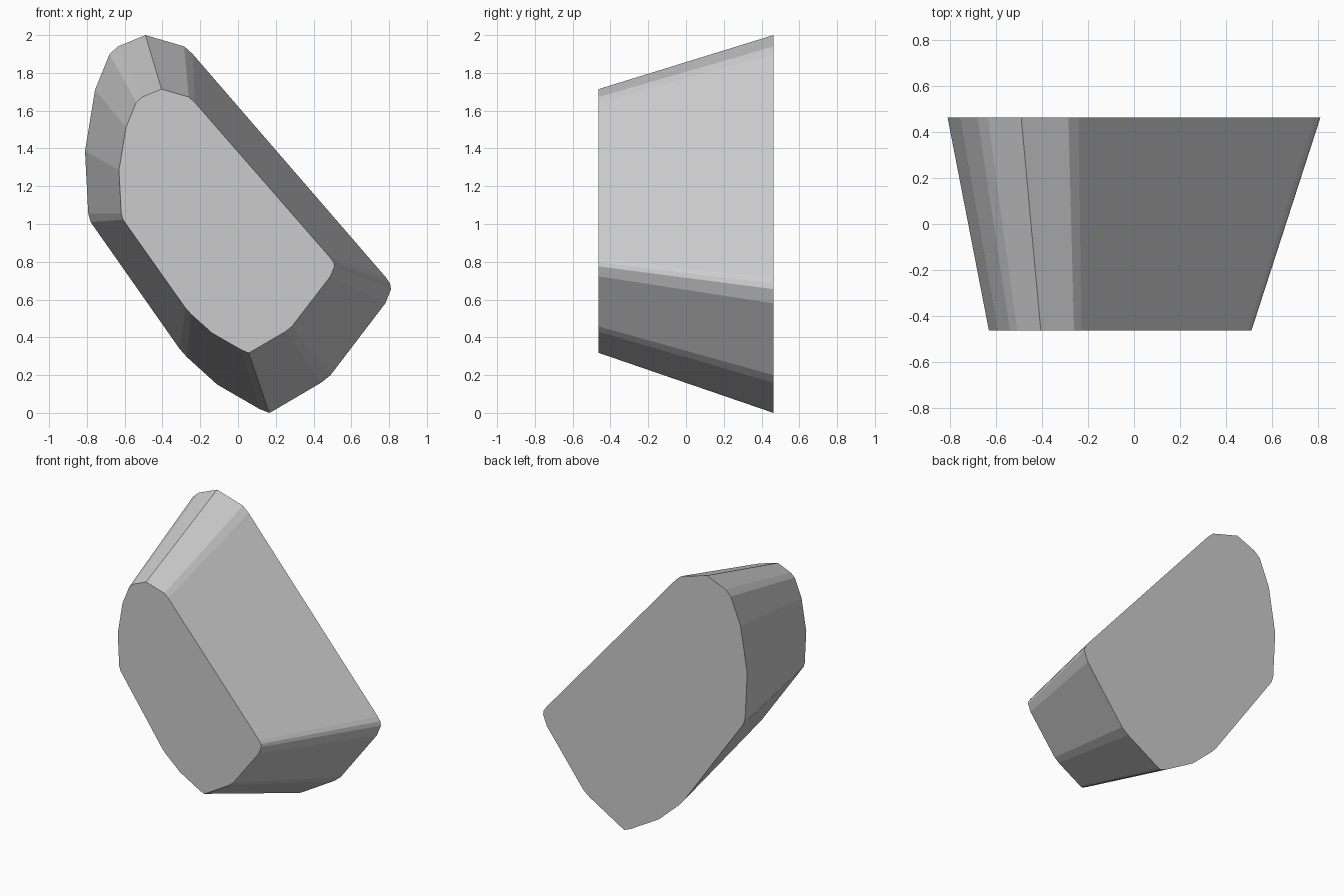
import bpy, bmesh

if "Cube" in bpy.data.objects:
    bpy.data.objects.remove(bpy.data.objects["Cube"])

# Back outline (x, z), clockwise from the peak
OUTLINE = [(-0.49, 2.0), (-0.285, 1.94), (-0.24, 1.90), (0.785, 0.715),
           (0.805, 0.685), (0.81, 0.655), (0.78, 0.58), (0.49, 0.20),
           (0.44, 0.16), (0.355, 0.11), (0.185, 0.01), (0.165, 0.0),
           (0.115, 0.02), (-0.11, 0.15), (-0.27, 0.295), (-0.31, 0.34),
           (-0.78, 1.01), (-0.793, 1.055), (-0.81, 1.385), (-0.757, 1.71),
           (-0.68, 1.90), (-0.635, 1.94)]
HALF_DEPTH = 0.463

grey = bpy.data.materials.new("stone_grey")
grey.diffuse_color = (0.6, 0.6, 0.6, 1)
grey.use_nodes = True
grey.node_tree.nodes["Principled BSDF"].inputs["Base Color"].default_value = grey.diffuse_color

# Tapered block: large outline at the back, shrunken copy at the front
bm = bmesh.new()
back = [bm.verts.new((x, HALF_DEPTH, z)) for x, z in OUTLINE]
front = [bm.verts.new((0.704 * x - 0.06, -HALF_DEPTH, 0.698 * z + 0.318))
         for x, z in OUTLINE]
bm.faces.new(back)
bm.faces.new(front[::-1])
n = len(OUTLINE)
for i in range(n):
    j = (i + 1) % n
    bm.faces.new((back[i], front[i], front[j], back[j]))
bmesh.ops.recalc_face_normals(bm, faces=bm.faces)

mesh = bpy.data.meshes.new("tapered_block")
bm.to_mesh(mesh)
bm.free()
mesh.materials.append(grey)
block = bpy.data.objects.new("tapered_block", mesh)
bpy.context.collection.objects.link(block)
